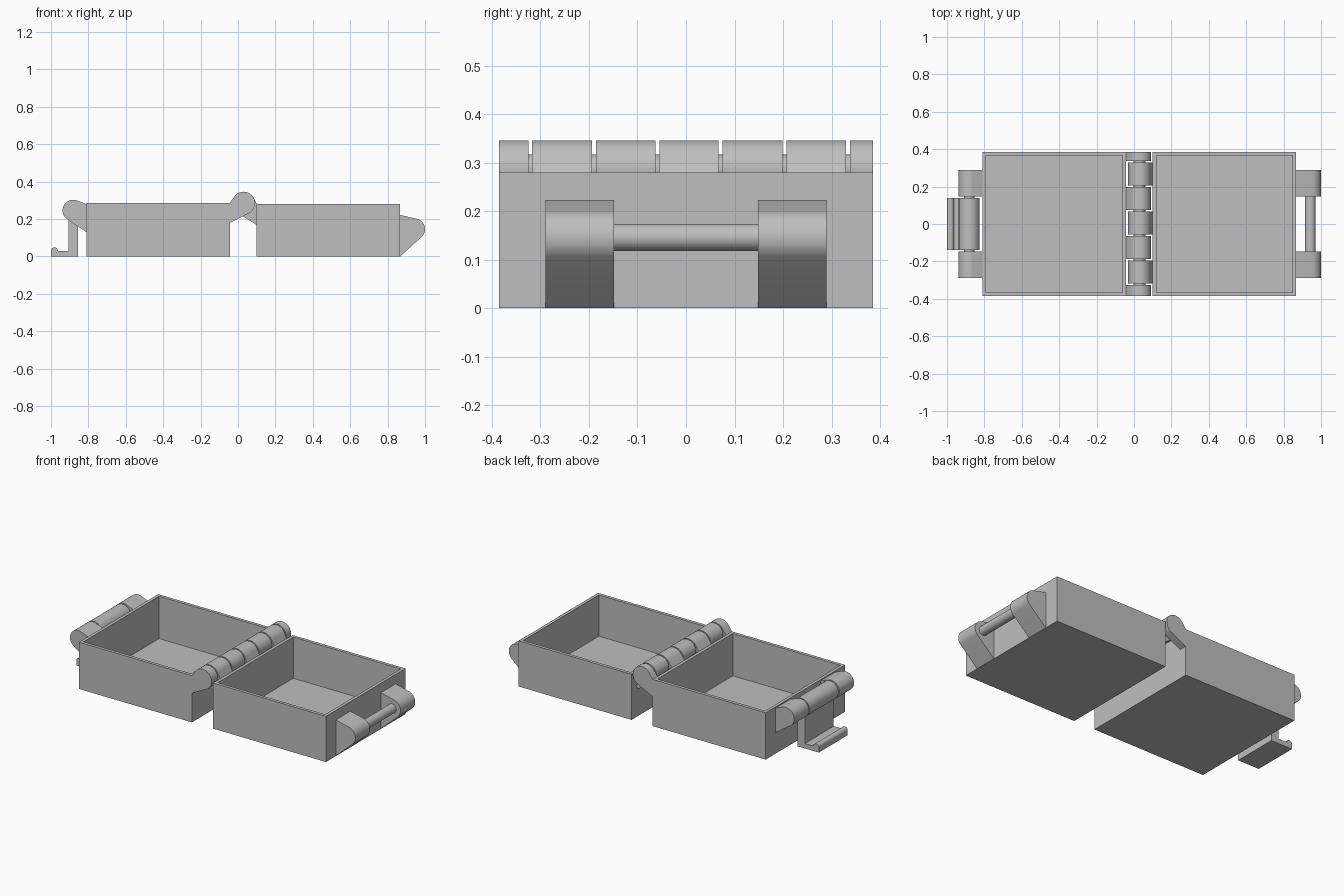
import bpy, bmesh, math
from mathutils import Vector
from mathutils.geometry import convex_hull_2d

old = bpy.data.objects.get("Cube")
if old:
    bpy.data.objects.remove(old, do_unlink=True)

grey = bpy.data.materials.new("plain grey")
grey.use_nodes = True
colour = (0.52, 0.52, 0.52, 1)
grey.diffuse_color = colour
grey.node_tree.nodes["Principled BSDF"].inputs["Base Color"].default_value = colour


def finish(name, bm, smooth=True):
    bmesh.ops.recalc_face_normals(bm, faces=bm.faces)
    mesh = bpy.data.meshes.new(name)
    bm.to_mesh(mesh)
    bm.free()
    mesh.materials.append(grey)
    ob = bpy.data.objects.new(name, mesh)
    bpy.context.collection.objects.link(ob)
    if smooth:
        bpy.ops.object.select_all(action="DESELECT")
        ob.select_set(True)
        bpy.context.view_layer.objects.active = ob
        bpy.ops.object.shade_smooth_by_angle(angle=math.radians(25))
    return ob


def arc(centre, r, start=0, end=360, steps=48):
    """Points in the x-z plane along an arc."""
    count = steps if end - start == 360 else steps + 1
    angles = [math.radians(start + (end - start) * i / steps) for i in range(count)]
    return [(centre[0] + r * math.cos(a), centre[1] + r * math.sin(a)) for a in angles]


def extrude(name, profile, y0, y1):
    """Sweep an x-z outline from y0 to y1."""
    bm = bmesh.new()
    face = bm.faces.new([bm.verts.new((x, y0, z)) for x, z in profile])
    out = bmesh.ops.extrude_face_region(bm, geom=[face])["geom"]
    verts = [v for v in out if isinstance(v, bmesh.types.BMVert)]
    bmesh.ops.translate(bm, verts=verts, vec=(0, y1 - y0, 0))
    return finish(name, bm)


def lug(name, centre, r, wall_points, y0, y1):
    """Rounded eye whose tangents run back to the box wall."""
    pts = arc(centre, r) + wall_points
    hull = convex_hull_2d([Vector(p) for p in pts])
    return extrude(name, [pts[i] for i in hull], y0, y1)


def tray(name, x0, x1, height, half_y=0.385, wall=0.027):
    """Open box with even walls and floor."""
    bm = bmesh.new()
    bmesh.ops.create_cube(bm, size=1)
    for v in bm.verts:
        v.co = ((x0 + x1) / 2 + v.co.x * (x1 - x0), v.co.y * 2 * half_y,
                (v.co.z + 0.5) * height)
    bm.normal_update()
    top = max(bm.faces, key=lambda f: f.normal.z)
    bmesh.ops.inset_region(bm, faces=[top], thickness=wall)
    floor = bmesh.ops.extrude_discrete_faces(bm, faces=[top])["faces"][0]
    bmesh.ops.translate(bm, verts=floor.verts, vec=(0, 0, wall - height))
    return finish(name, bm, smooth=False)


# Two trays
tray("lid_tray", -0.811, -0.043, 0.287)
tray("base_tray", 0.10, 0.867, 0.28)

# Hinge knuckles alternate between the trays
hinge = (0.03, 0.285)
lid_wall = [(-0.043, 0.287), (-0.043, 0.18)]
base_wall = [(0.10, 0.28), (0.10, 0.168)]
cuts = [-0.389, -0.321, -0.19, -0.059, 0.071, 0.203, 0.334, 0.389]
for i in range(7):
    on_lid = i % 2 == 0
    lug("lid_knuckle" if on_lid else "base_knuckle", hinge, 0.061,
        lid_wall if on_lid else base_wall, cuts[i] + 0.004, cuts[i + 1] - 0.004)
extrude("hinge_pin", arc(hinge, 0.032), -0.38, 0.38)

# Latch supports and catch supports, mirrored front to back
latch = (-0.881, 0.246)
catch = (0.943, 0.146)
for side in (-1, 1):
    ys = sorted((side * 0.148, side * 0.29))
    lug("latch_support", latch, 0.057, [(-0.811, 0.28), (-0.811, 0.13)], *ys)
    lug("catch_support", catch, 0.057, [(0.867, 0.222), (0.867, 0.0)], *ys)
extrude("latch_pin", arc(latch, 0.028), -0.28, 0.28)
extrude("catch_bar", arc(catch, 0.028), -0.16, 0.16)

# Swinging latch: barrel, plate and hooked foot
extrude("latch_barrel", arc(latch, 0.056), -0.14, 0.14)
hook = [(-1, 0), (-0.855, 0), (-0.855, 0.24), (-0.905, 0.24), (-0.905, 0.03)]
hook += arc((-0.9815, 0.03), 0.0185, 0, 180, 16)
extrude("latch_hook", hook, -0.14, 0.14)
